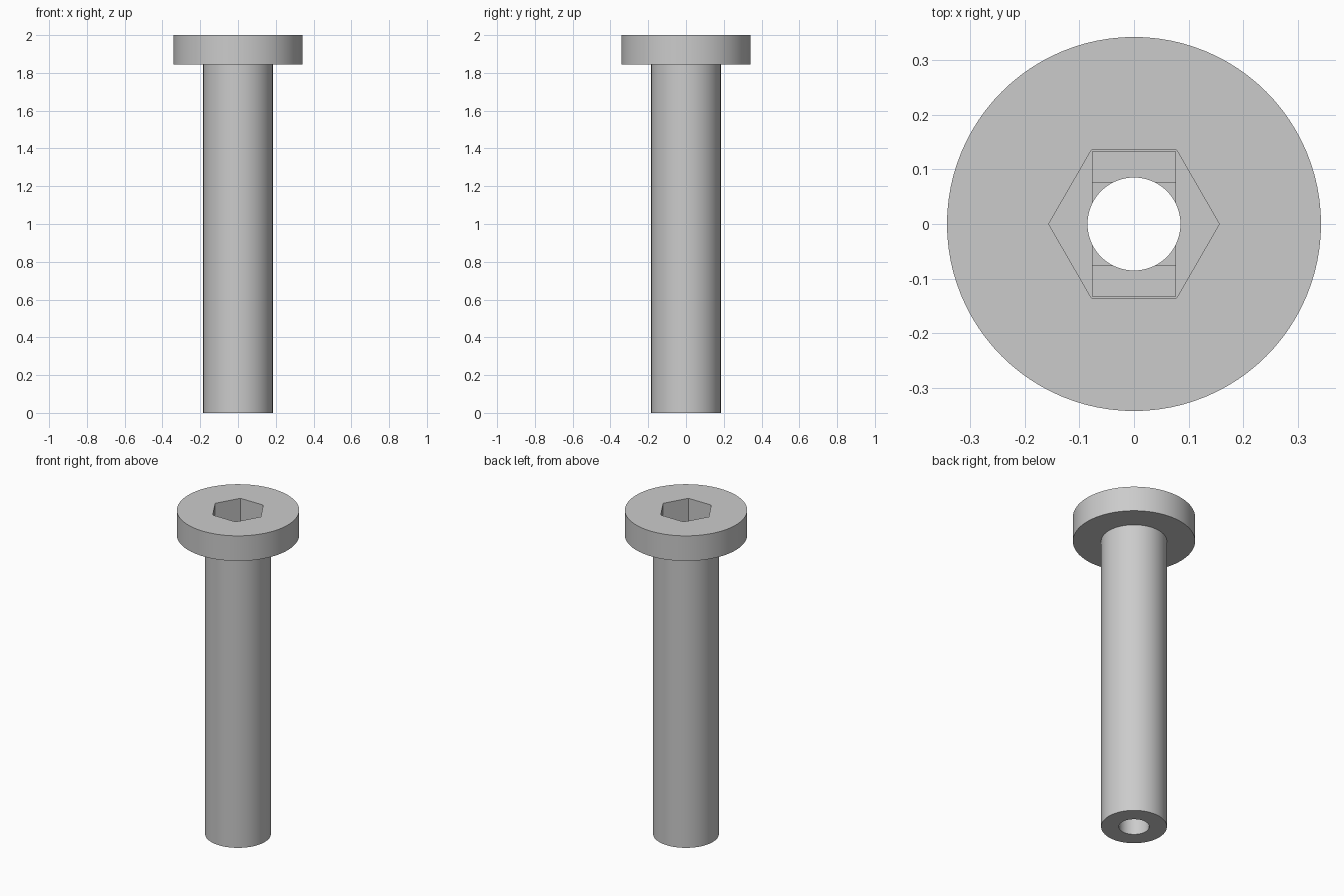
import bpy
import bmesh
import math

cube = bpy.data.objects.get("Cube")
if cube:
    bpy.data.objects.remove(cube, do_unlink=True)

SEGMENTS = 96
TOP = 2.0
HEAD_BASE = 1.845
SOCKET_FLOOR = 1.85
STEP = 0.025          # height of each step below the socket
HALF_SLOT = 0.076

# Plain grey metal
grey = bpy.data.materials.new("grey_metal")
grey.use_nodes = True
colour = (0.6, 0.6, 0.6, 1)
grey.diffuse_color = colour
grey.node_tree.nodes["Principled BSDF"].inputs["Base Color"].default_value = colour


def new_object(name, bm):
    bmesh.ops.recalc_face_normals(bm, faces=bm.faces)
    mesh = bpy.data.meshes.new(name)
    bm.to_mesh(mesh)
    bm.free()
    mesh.materials.append(grey)
    obj = bpy.data.objects.new(name, mesh)
    bpy.context.collection.objects.link(obj)
    return obj


def ring(radius, sides):
    return [(radius * math.cos(math.tau * i / sides),
             radius * math.sin(math.tau * i / sides)) for i in range(sides)]


def rectangle(hx, hy):
    return [(-hx, -hy), (hx, -hy), (hx, hy), (-hx, hy)]


def prism(name, outline, bottom, top):
    bm = bmesh.new()
    base = bm.faces.new([bm.verts.new((x, y, bottom)) for x, y in outline])
    side = bmesh.ops.extrude_face_region(bm, geom=[base], use_keep_orig=True)
    verts = [v for v in side["geom"] if isinstance(v, bmesh.types.BMVert)]
    bmesh.ops.translate(bm, verts=verts, vec=(0, 0, top - bottom))
    return new_object(name, bm)


# Shaft and head turned as one solid
bm = bmesh.new()
profile = [(0.184, 0), (0.184, HEAD_BASE), (0.342, HEAD_BASE), (0.342, TOP)]
loops = [[bm.verts.new((x, y, z)) for x, y in ring(r, SEGMENTS)] for r, z in profile]
for low, high in zip(loops, loops[1:]):
    for i in range(SEGMENTS):
        j = (i + 1) % SEGMENTS
        bm.faces.new((low[i], low[j], high[j], high[i]))
bm.faces.new(loops[0])
bm.faces.new(loops[-1])
bolt = new_object("bolt_body", bm)

# Hex socket, two stepped recesses, and the bore right through
cutters = [
    prism("hex_socket_cutter", ring(0.156, 6), SOCKET_FLOOR, TOP + 0.1),
    prism("slot_cutter", rectangle(HALF_SLOT, 0.133), SOCKET_FLOOR - STEP, TOP + 0.05),
    prism("square_cutter", rectangle(HALF_SLOT, HALF_SLOT), SOCKET_FLOOR - 2 * STEP, TOP + 0.03),
    prism("bore_cutter", ring(0.085, SEGMENTS), -0.1, TOP + 0.02),
]
for cutter in cutters:
    cutter.hide_render = True
    cutter.hide_set(True)
    mod = bolt.modifiers.new(cutter.name, "BOOLEAN")
    mod.operation = "DIFFERENCE"
    mod.solver = "EXACT"
    mod.object = cutter

# Apply the cuts and discard the helpers
bpy.context.view_layer.update()
cut_mesh = bpy.data.meshes.new_from_object(
    bolt.evaluated_get(bpy.context.evaluated_depsgraph_get()))
bolt.modifiers.clear()
bolt.data = cut_mesh
for cutter in cutters:
    bpy.data.objects.remove(cutter, do_unlink=True)

# Smooth round walls, crisp edges
bpy.ops.object.select_all(action="DESELECT")
bolt.select_set(True)
bpy.context.view_layer.objects.active = bolt
bpy.ops.object.shade_smooth_by_angle(angle=math.radians(30))
